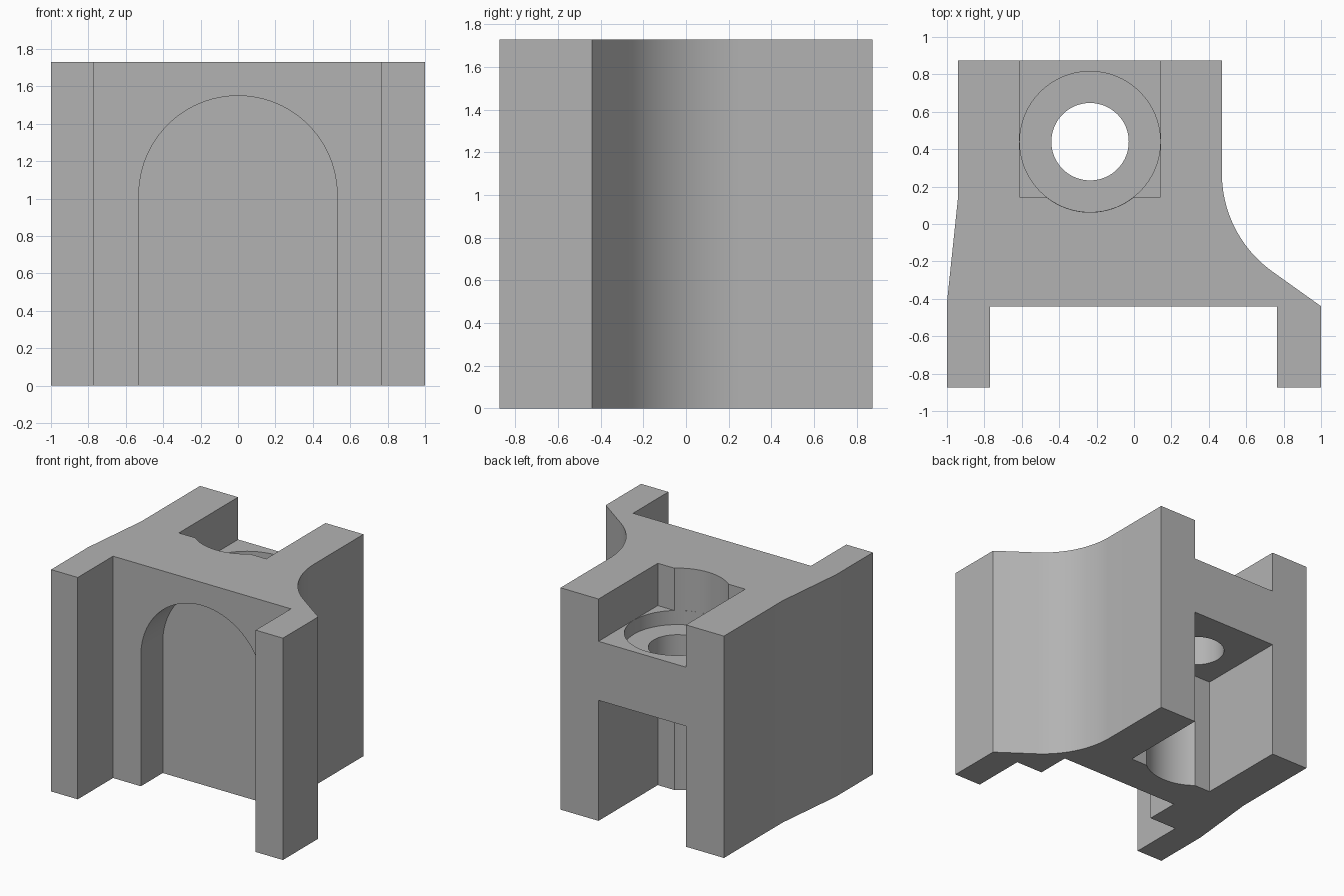
import bpy
import bmesh
from math import cos, sin, pi, radians, asin
from mathutils import Vector

if "Cube" in bpy.data.objects:
    bpy.data.objects.remove(bpy.data.objects["Cube"], do_unlink=True)

HEIGHT = 1.73
BACK = 0.875
FRONT = -BACK
WEB = -0.44                    # front face of the recessed web
BORE = Vector((-0.235, 0.44))  # bore axis
R = 0.377                      # counterbore radius, half slot width

grey = bpy.data.materials.new("plain grey")
grey.use_nodes = True
colour = (0.45, 0.45, 0.45, 1)
grey.diffuse_color = colour
grey.node_tree.nodes["Principled BSDF"].inputs["Base Color"].default_value = colour


def arc(cx, cy, radius, start, end, steps):
    """Points along an arc, angles in radians."""
    angles = [start + (end - start) * i / steps for i in range(steps + 1)]
    return [(cx + radius * cos(a), cy + radius * sin(a)) for a in angles]


def prism(name, outline, low, high, along_y=False):
    """Extrude an outline along z, or an x-z outline along y."""
    def place(p, d):
        return (p[0], d, p[1]) if along_y else (p[0], p[1], d)

    bm = bmesh.new()
    face = bm.faces.new([bm.verts.new(place(p, low)) for p in outline])
    grown = bmesh.ops.extrude_face_region(bm, geom=[face])
    moved = [v for v in grown["geom"] if isinstance(v, bmesh.types.BMVert)]
    offset = Vector(place((0, 0), high - low))
    bmesh.ops.translate(bm, verts=moved, vec=offset)
    bmesh.ops.recalc_face_normals(bm, faces=bm.faces[:])
    mesh = bpy.data.meshes.new(name)
    bm.to_mesh(mesh)
    bm.free()
    mesh.materials.append(grey)
    obj = bpy.data.objects.new(name, mesh)
    bpy.context.collection.objects.link(obj)
    return obj


def cut(body, cutter):
    """Subtract a cutter from the body and discard it."""
    bpy.context.view_layer.objects.active = body
    mod = body.modifiers.new(cutter.name, "BOOLEAN")
    mod.operation = "DIFFERENCE"
    mod.solver = "EXACT"
    mod.object = cutter
    bpy.ops.object.modifier_apply(modifier=mod.name)
    bpy.data.objects.remove(cutter, do_unlink=True)


# Body: two front legs, web, tapered right side and flared left side
flare = arc(0.47 + 0.644, 0.27, 0.644, pi, pi + radians(54.5), 24)
outline = [(-0.94, BACK), (-0.94, 0.15), (-1, -0.42), (-1, FRONT),
           (-0.77, FRONT), (-0.77, WEB), (0.765, WEB), (0.765, FRONT),
           (1, FRONT), (1, WEB)]
outline += flare[::-1] + [(0.47, BACK)]
body = prism("bracket_body", outline, 0, HEIGHT)

# Arched recess in the front of the web
arch = [(-0.53, -0.1), (0.53, -0.1)] + arc(0, 1.02, 0.53, 0, pi, 48)
cut(body, prism("arch_recess", arch, WEB - 0.2, -0.17, along_y=True))

# Back slots above and below the shelf, rounded at the inner end
slot_end = 0.145
half = asin((BORE.y - slot_end) / R)
slot = [(BORE.x - R, 1), (BORE.x - R, slot_end)]
slot += arc(BORE.x, BORE.y, R, pi + half, 2 * pi - half, 24)
slot += [(BORE.x + R, slot_end), (BORE.x + R, 1)]
cut(body, prism("upper_slot", slot, 1.40, HEIGHT + 0.1))
cut(body, prism("lower_slot", slot, -0.1, 0.94))

# Counterbore and through hole in the shelf
for name, radius, low in (("counterbore", R - 0.001, 1.29), ("through_hole", 0.207, 0.8)):
    circle = arc(BORE.x, BORE.y, radius, 0, 2 * pi, 64)[:-1]
    cut(body, prism(name, circle, low, 1.45))

# Smooth curved walls, sharp edges
bpy.ops.object.select_all(action="DESELECT")
body.select_set(True)
bpy.context.view_layer.objects.active = body
bpy.ops.object.shade_smooth_by_angle(angle=radians(25))
